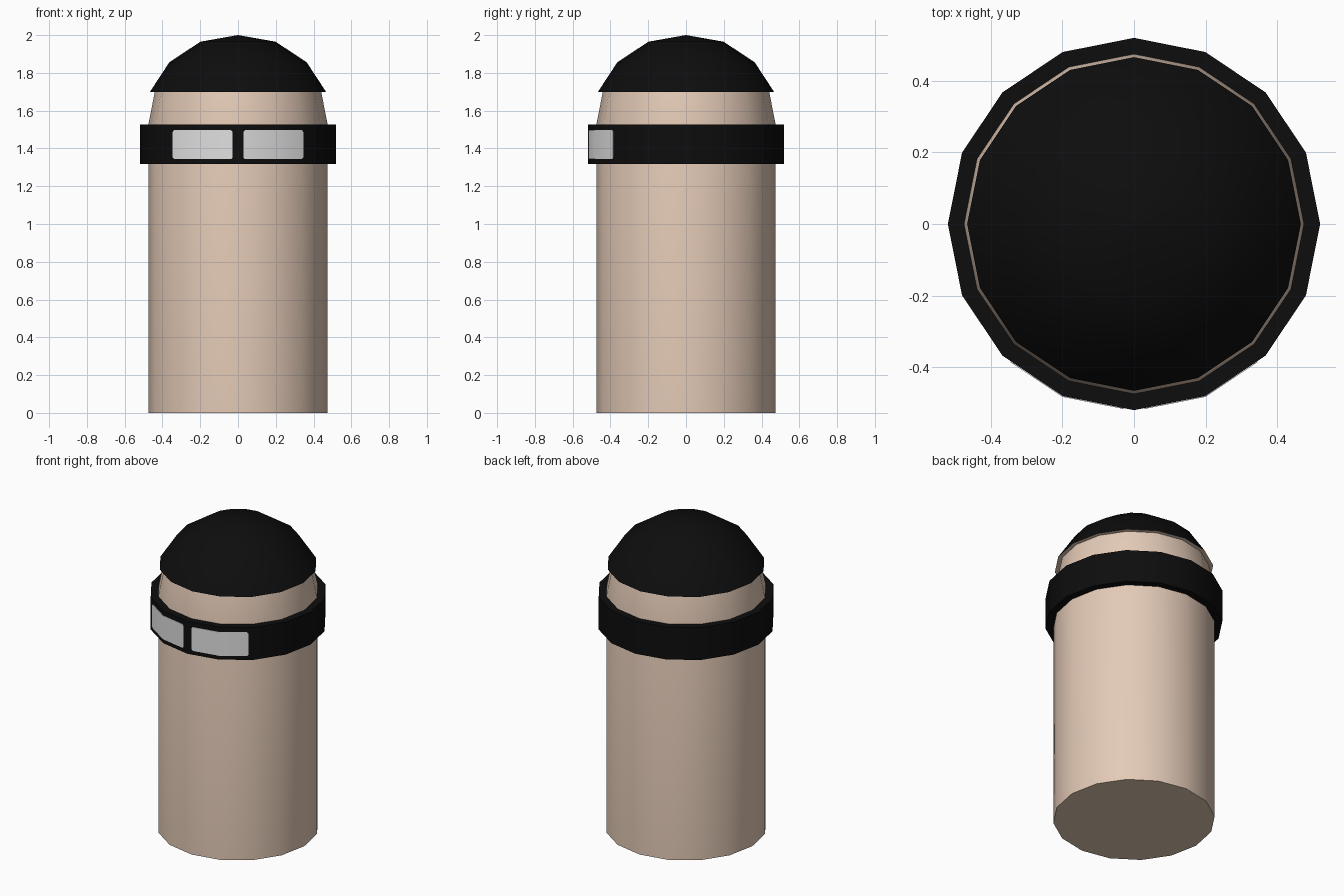
import bpy, bmesh, math

SIDES = 16
BAND_R = 0.52

cube = bpy.data.objects.get("Cube")
if cube:
    bpy.data.objects.remove(cube, do_unlink=True)


def make_material(name, color):
    mat = bpy.data.materials.new(name)
    mat.use_nodes = True
    mat.diffuse_color = color
    mat.node_tree.nodes["Principled BSDF"].inputs["Base Color"].default_value = color
    return mat


skin = make_material("beige", (0.77, 0.59, 0.47, 1))
black = make_material("black", (0.004, 0.004, 0.004, 1))
white = make_material("pale grey", (0.74, 0.74, 0.74, 1))


def finish(name, bm, materials):
    bmesh.ops.recalc_face_normals(bm, faces=bm.faces)
    mesh = bpy.data.meshes.new(name)
    bm.to_mesh(mesh)
    bm.free()
    obj = bpy.data.objects.new(name, mesh)
    bpy.context.collection.objects.link(obj)
    for mat in materials:
        mesh.materials.append(mat)
    bpy.ops.object.select_all(action='DESELECT')
    obj.select_set(True)
    bpy.context.view_layer.objects.active = obj
    bpy.ops.object.shade_smooth_by_angle(angle=math.radians(32))
    return obj


def lathe(name, profile, materials, closed=False):
    """Turn (radius, z) points round the z axis; open profiles get flat caps."""
    bm = bmesh.new()
    rings = []
    for r, z in profile:
        rings.append([bm.verts.new((r * math.cos(a), r * math.sin(a), z))
                      for a in (math.tau * i / SIDES for i in range(SIDES))])
    pairs = list(zip(rings, rings[1:]))
    if closed:
        pairs.append((rings[-1], rings[0]))
    for low, high in pairs:
        for i in range(SIDES):
            j = (i + 1) % SIDES
            bm.faces.new((low[i], low[j], high[j], high[i]))
    if not closed:
        bm.faces.new(rings[0])
        bm.faces.new(rings[-1])
    bmesh.ops.remove_doubles(bm, verts=bm.verts, dist=0.0001)
    return finish(name, bm, materials)


# Body: straight cylinder with the first ring of a rounded top
lathe("body", [(0.475, 0), (0.475, 1.525), (0.439, 1.707), (0.4, 1.73)], [skin])

# Domed cap with a flat beige underside
cap = lathe("cap", [(0.466, 1.7), (0.363, 1.857), (0.199, 1.965), (0.001, 2.0)],
            [black, skin])
for face in cap.data.polygons:
    if face.normal.z < -0.9:
        face.material_index = 1

# Goggle band around the head
lathe("goggle_band", [(0.465, 1.317), (BAND_R, 1.317), (BAND_R, 1.527), (0.465, 1.527)],
      [black], closed=True)


def band_y(x):
    """Front surface of the faceted band at a given x."""
    step = math.tau / SIDES
    k = min(int(math.asin(abs(x) / BAND_R) / step), SIDES // 4 - 1)
    x0, x1 = BAND_R * math.sin(k * step), BAND_R * math.sin((k + 1) * step)
    y0, y1 = BAND_R * math.cos(k * step), BAND_R * math.cos((k + 1) * step)
    return -(y0 + (y1 - y0) * (abs(x) - x0) / (x1 - x0))


# Lenses: thin plates bent round the band, with clipped corners
fold = BAND_R * math.sin(math.tau / SIDES)
columns = [(0.029, 0.068), (0.037, 0.077), (fold, 0.077), (0.336, 0.077), (0.344, 0.068)]
for name, side in (("left_lens", 1), ("right_lens", -1)):
    bm = bmesh.new()
    rows = []
    for x, half in columns:
        y = band_y(x)
        rows.append([bm.verts.new((side * x * s, y * s, 1.42 + h))
                     for s, h in ((1.005, half), (1.005, -half), (0.997, -half), (0.997, half))])
    for a, b in zip(rows, rows[1:]):
        for i in range(4):
            j = (i + 1) % 4
            bm.faces.new((a[i], a[j], b[j], b[i]))
    bm.faces.new(rows[0])
    bm.faces.new(rows[-1])
    finish(name, bm, [white])
